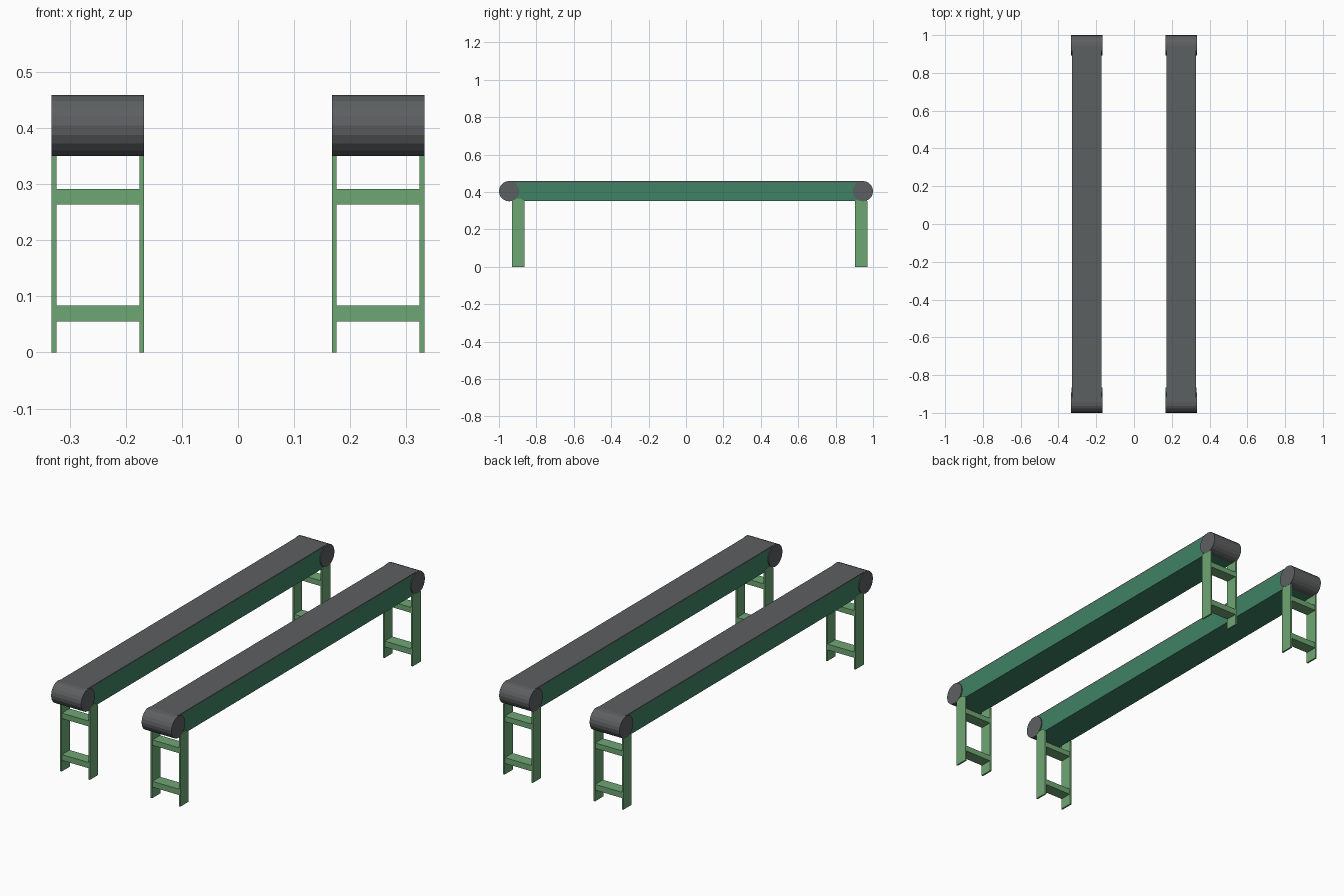
import bpy, bmesh, math
from mathutils import Matrix, Vector

cube = bpy.data.objects.get("Cube")
if cube:
    bpy.data.objects.remove(cube, do_unlink=True)


def make_material(name, rgb):
    mat = bpy.data.materials.new(name)
    mat.use_nodes = True
    mat.diffuse_color = (*rgb, 1)
    mat.node_tree.nodes["Principled BSDF"].inputs["Base Color"].default_value = (*rgb, 1)
    return mat


BELT = make_material("belt grey", (0.108, 0.116, 0.119))
FRAME = make_material("frame dark green", (0.05, 0.225, 0.13))
LEG = make_material("leg light green", (0.157, 0.385, 0.173))


def finish(name, bm, mat):
    bmesh.ops.recalc_face_normals(bm, faces=bm.faces)
    mesh = bpy.data.meshes.new(name)
    bm.to_mesh(mesh)
    bm.free()
    mesh.materials.append(mat)
    bpy.context.collection.objects.link(bpy.data.objects.new(name, mesh))


def box(name, low, high, mat):
    low, high = Vector(low), Vector(high)
    bm = bmesh.new()
    place = Matrix.Translation((low + high) / 2) @ Matrix.Diagonal((*(high - low), 1))
    bmesh.ops.create_cube(bm, size=1, matrix=place)
    finish(name, bm, mat)


def drum(name, x, y):
    bm = bmesh.new()
    place = Matrix.Translation((x, y, DRUM_Z)) @ Matrix.Rotation(math.pi / 2, 4, "Y")
    bmesh.ops.create_cone(bm, cap_ends=True, segments=20, radius1=DRUM_R,
                          radius2=DRUM_R, depth=2 * HALF_WIDTH, matrix=place)
    finish(name, bm, BELT)


def leg(name, x0, x1, y):
    # Flat upright with a shallow chamfered top
    profile = [(-LEG_HALF, 0), (LEG_HALF, 0), (LEG_HALF, 0.352),
               (0.012, 0.365), (-0.012, 0.365), (-LEG_HALF, 0.352)]
    bm = bmesh.new()
    face = bm.faces.new([bm.verts.new((x0, y + a, z)) for a, z in profile])
    side = bmesh.ops.extrude_face_region(bm, geom=[face])["geom"]
    bmesh.ops.translate(bm, vec=(x1 - x0, 0, 0),
                        verts=[v for v in side if isinstance(v, bmesh.types.BMVert)])
    finish(name, bm, LEG)


HALF_WIDTH = 0.0828
BODY_HALF = 0.078
DRUM_R, DRUM_Z, DRUM_Y = 0.0545, 0.4045, 0.9455
LEG_HALF = 0.0325

for side, x in (("left", 0.25), ("right", -0.25)):
    # Long frame and the belt lying on it
    box(f"{side}_frame", (x - BODY_HALF, -DRUM_Y, 0.351),
        (x + BODY_HALF, DRUM_Y, 0.452), FRAME)
    box(f"{side}_belt", (x - BODY_HALF, -DRUM_Y, 0.452),
        (x + BODY_HALF, DRUM_Y, 0.459), BELT)

    for end, drum_y, leg_y in (("front", -DRUM_Y, -0.897), ("back", DRUM_Y, 0.937)):
        drum(f"{side}_{end}_drum", x, drum_y)
        # Ladder-like stand: two uprights and two rungs
        for label, s in (("outer", 1), ("inner", -1)):
            direction = s if x > 0 else -s
            edges = sorted((x + direction * 0.074, x + direction * 0.0822))
            leg(f"{side}_{end}_{label}_leg", *edges, leg_y)
        for label, z0, z1 in (("lower", 0.055, 0.084), ("upper", 0.264, 0.291)):
            box(f"{side}_{end}_{label}_rung", (x - 0.075, leg_y - 0.03, z0),
                (x + 0.075, leg_y + 0.03, z1), LEG)
